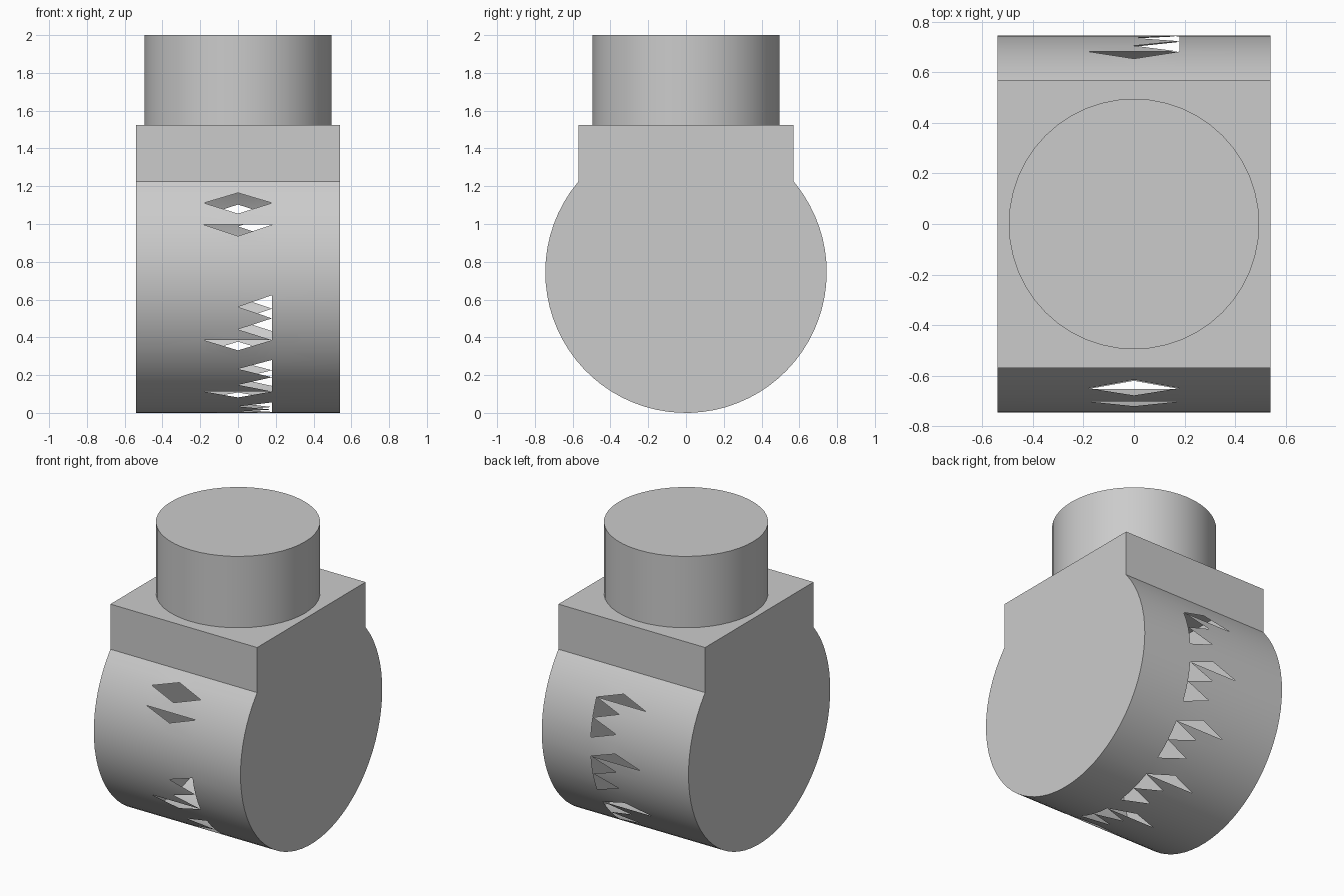
import bpy, bmesh
from math import sin, cos, radians

if "Cube" in bpy.data.objects:
    bpy.data.objects.remove(bpy.data.objects["Cube"])

# Single grey finish
grey = bpy.data.materials.new("plain_grey")
grey.use_nodes = True
GREY = (0.6, 0.6, 0.6, 1)
grey.diffuse_color = GREY
grey.node_tree.nodes["Principled BSDF"].inputs["Base Color"].default_value = GREY

R = 0.745            # drum radius
HALF_W = 0.54        # half width of the body
BOX_Y, BOX_TOP = 0.57, 1.525
NOTCH = 0.18         # half width of the band of cut-outs
FIRST, STEP = -34.3, 4.86   # angle of the first cut row and row spacing


def finish(bm, name):
    bmesh.ops.recalc_face_normals(bm, faces=bm.faces)
    mesh = bpy.data.meshes.new(name)
    bm.to_mesh(mesh)
    bm.free()
    mesh.materials.append(grey)
    obj = bpy.data.objects.new(name, mesh)
    bpy.context.collection.objects.link(obj)
    bpy.ops.object.select_all(action="DESELECT")
    obj.select_set(True)
    bpy.context.view_layer.objects.active = obj
    bpy.ops.object.shade_smooth_by_angle(angle=radians(30))
    return obj


# Cut-out rows, running down the front, under the drum and up the back:
# A = opening upward point, B = opening downward point,
# D / U = upper / lower half of a sideways tooth, "." = solid
rows = "AB.B....." + "DUDUB." * 7

# Hollow body: round drum merging into a square block
angles = [-40.1] + [FIRST + STEP * k for k in range(len(rows) + 2)] + [220.1]
profile = [(-R * cos(radians(a)), R - R * sin(radians(a))) for a in angles]
profile[0], profile[-1] = (-BOX_Y, profile[0][1]), (BOX_Y, profile[-1][1])
profile += [(BOX_Y, BOX_TOP), (-BOX_Y, BOX_TOP)]

bm = bmesh.new()
columns = (-HALF_W, -NOTCH, 0, NOTCH, HALF_W)
grid = [[bm.verts.new((x, y, z)) for x in columns] for y, z in profile]
for i, row in enumerate(grid):
    nxt = grid[(i + 1) % len(grid)]
    kind = rows[i - 1] if 1 <= i <= len(rows) else "."
    for c in range(4):
        inner, outer = (2, 1) if c == 1 else (2, 3)
        cut = kind if c == 2 or (c == 1 and kind in "AB") else "."
        keep = {
            "A": (row[inner], row[outer], nxt[outer]),
            "B": (row[outer], nxt[outer], nxt[inner]),
            "D": (row[outer], row[inner], nxt[inner]),
            "U": (row[inner], nxt[inner], nxt[outer]),
            ".": (row[c], row[c + 1], nxt[c + 1], nxt[c]),
        }[cut]
        bm.faces.new(keep)
for side in (0, -1):
    bm.faces.new([row[side] for row in grid])
finish(bm, "drum_body")

# Round neck on top of the block
bm = bmesh.new()
bmesh.ops.create_cone(bm, cap_ends=True, segments=48, radius1=0.495,
                      radius2=0.495, depth=2 - BOX_TOP)
bmesh.ops.translate(bm, verts=bm.verts, vec=(0, 0, (2 + BOX_TOP) / 2))
bottom = [f for f in bm.faces if f.calc_center_median().z < BOX_TOP + 0.01]
bmesh.ops.delete(bm, geom=bottom, context="FACES_ONLY")
finish(bm, "neck")
